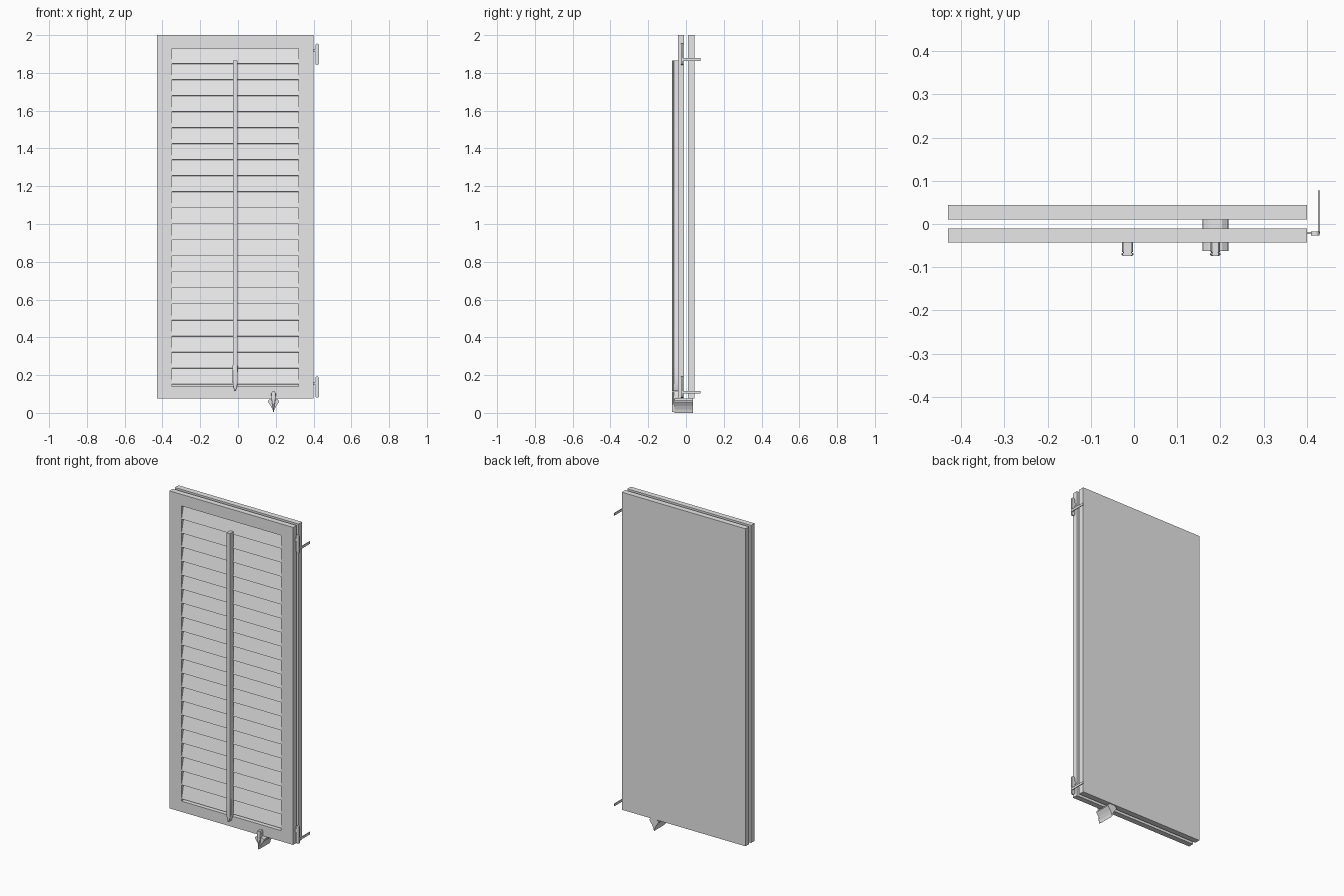
import bpy, bmesh, math
from mathutils import Vector

if "Cube" in bpy.data.objects:
    bpy.data.objects.remove(bpy.data.objects["Cube"])

grey = bpy.data.materials.new("painted_grey")
grey.diffuse_color = (0.8, 0.8, 0.8, 1)
grey.use_nodes = True
grey.node_tree.nodes["Principled BSDF"].inputs["Base Color"].default_value = grey.diffuse_color


def finish(name, bm, smooth=False):
    bmesh.ops.recalc_face_normals(bm, faces=bm.faces[:])
    me = bpy.data.meshes.new(name)
    bm.to_mesh(me)
    bm.free()
    me.materials.append(grey)
    ob = bpy.data.objects.new(name, me)
    bpy.context.collection.objects.link(ob)
    if smooth:
        bpy.context.view_layer.objects.active = ob
        ob.select_set(True)
        bpy.ops.object.shade_smooth_by_angle(angle=math.radians(35))
        ob.select_set(False)
    return ob


def prism(name, pts, vec, smooth=False):
    """Extrude a closed outline of 3D points along vec."""
    bm = bmesh.new()
    f = bm.faces.new([bm.verts.new(p) for p in pts])
    r = bmesh.ops.extrude_face_region(bm, geom=[f])
    bmesh.ops.translate(bm, vec=vec, verts=[g for g in r["geom"] if isinstance(g, bmesh.types.BMVert)])
    return finish(name, bm, smooth)


def box(name, x0, x1, y0, y1, z0, z1):
    return prism(name, [(x0, y0, z0), (x1, y0, z0), (x1, y1, z0), (x0, y1, z0)], (0, 0, z1 - z0))


L, R, BOT, TOP = -0.43, 0.40, 0.075, 2.0
IL, IR, IB, IT = -0.35, 0.32, 0.14, 1.93

# solid back panel
box("back_panel", L, R, 0.01, 0.044, BOT, TOP)

# front frame with a rectangular opening
bm = bmesh.new()
rings = []
for y in (-0.043, -0.01):
    for a, b, c, d in ((L, R, BOT, TOP), (IL, IR, IB, IT)):
        rings.append([bm.verts.new(p) for p in ((a, y, c), (b, y, c), (b, y, d), (a, y, d))])
for p, q in ((0, 1), (1, 3), (3, 2), (2, 0)):
    for i in range(4):
        j = (i + 1) % 4
        bm.faces.new((rings[p][i], rings[p][j], rings[q][j], rings[q][i]))
finish("front_frame", bm)

# tilted louvre slats, lower edge forward
pitch = 0.0848
for k in range(21):
    zt = IT - pitch * k
    zb = zt - pitch + 0.004
    prism("slat_%02d" % (k + 1),
          [(IL, -0.041, zb), (IL, -0.034, zb - 0.002), (IL, -0.012, zt + 0.006), (IL, -0.019, zt + 0.008)],
          (IR - IL, 0, 0))


# tilt rod and latch stem share one rounded T section
def t_section(x, z, s=1.0):
    half = [(0.012, -0.038), (0.012, -0.064), (0.0095, -0.066), (0.0135, -0.069),
            (0.0125, -0.072), (0.007, -0.0745)]
    pts = half + [(-a, b) for a, b in reversed(half)]
    return [(x + a * s, b, z) for a, b in pts]


def stem(name, x, levels):
    """Loft the T section through (height, width scale) levels."""
    bm = bmesh.new()
    loops = [[bm.verts.new(p) for p in t_section(x, z, s)] for z, s in levels]
    for a, b in zip(loops, loops[1:]):
        n = len(a)
        for i in range(n):
            j = (i + 1) % n
            bm.faces.new((a[i], a[j], b[j], b[i]))
    bm.faces.new(loops[0])
    bm.faces.new(loops[-1])
    finish(name, bm, True)


stem("tilt_rod", -0.015, [(0.115, 0.15), (0.14, 0.8), (0.16, 0.95), (0.25, 1.05), (0.255, 0.9), (1.865, 0.9)])

# pointed shutter latch under the bottom rail
lx = 0.188
stem("latch_stem", lx, [(0.004, 0.1), (0.035, 0.35), (0.065, 0.7), (0.1, 0.95), (0.112, 0.6)])
half = [(0.0, 0.0), (0.005, 0.018), (0.014, 0.036), (0.03, 0.058), (0.029, 0.066), (0.016, 0.075)]
outline = half + [(-a, z) for a, z in reversed(half[1:])]
prism("latch_wedge", [(lx + a, -0.062, z) for a, z in outline], (0, 0.1, 0))


# hinge: rounded upright plate, link to the frame and wall arm
def hinge(tag, z0):
    cx, r, h = 0.419, 0.010, 0.113
    pts = []
    for i in range(7):
        t = math.pi * i / 6
        pts.append((cx + r * math.cos(t), -0.027, z0 + h - r + r * math.sin(t)))
    for i in range(7):
        t = math.pi + math.pi * i / 6
        pts.append((cx + r * math.cos(t), -0.027, z0 + r + r * math.sin(t)))
    prism(tag + "_hinge_plate", pts, (0, 0.01, 0), True)
    box(tag + "_hinge_link", 0.398, 0.412, -0.023, -0.018, z0 + 0.068, z0 + 0.084)
    box(tag + "_hinge_arm", 0.425, 0.43, -0.022, 0.078, z0 + 0.022, z0 + 0.036)


hinge("upper", 1.842)
hinge("lower", 0.08)
